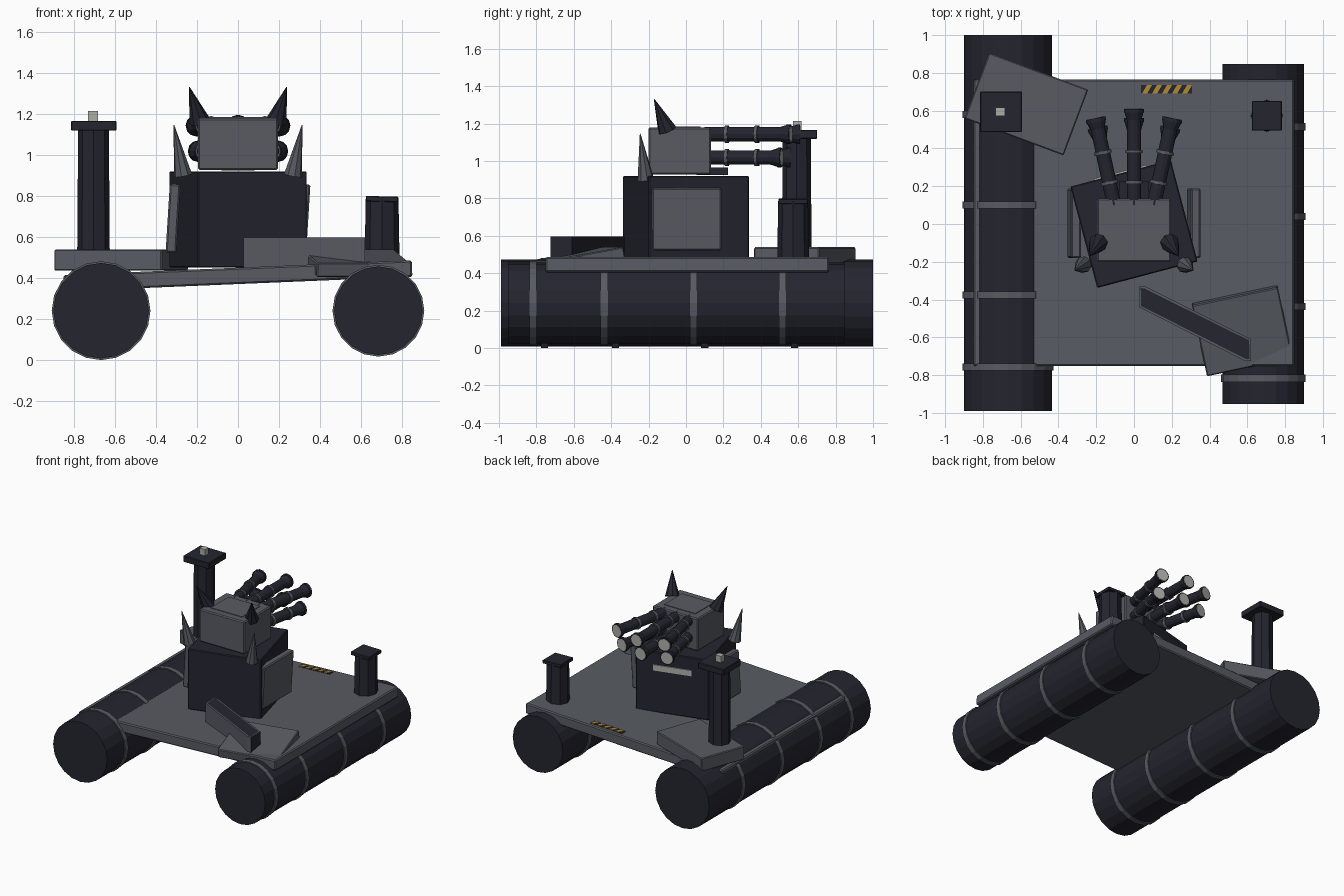
import bpy, bmesh, math
from mathutils import Vector, Matrix, Euler

if "Cube" in bpy.data.objects:
    bpy.data.objects.remove(bpy.data.objects["Cube"])


def material(name, col):
    m = bpy.data.materials.new(name)
    m.diffuse_color = (*col, 1)
    m.use_nodes = True
    m.node_tree.nodes["Principled BSDF"].inputs["Base Color"].default_value = m.diffuse_color
    return m


DARK = material("dark navy", (0.018, 0.018, 0.029))
GREY = material("steel grey", (0.098, 0.105, 0.124))
LIGHT = material("pale lamp", (0.42, 0.42, 0.39))
YELLOW = material("hazard yellow", (0.42, 0.25, 0.035))


def finish(name, bm, mats, bevel=0):
    bmesh.ops.recalc_face_normals(bm, faces=bm.faces)
    me = bpy.data.meshes.new(name)
    bm.to_mesh(me)
    bm.free()
    for m in mats:
        me.materials.append(m)
    ob = bpy.data.objects.new(name, me)
    bpy.context.collection.objects.link(ob)
    if bevel:
        b = ob.modifiers.new("bevel", 'BEVEL')
        b.width, b.segments = bevel, 1
    return ob


def box(name, centre, size, mat, rot=(0, 0, 0), bevel=0.0):
    bm = bmesh.new()
    mtx = (Matrix.Translation(centre)
           @ Euler([math.radians(a) for a in rot]).to_matrix().to_4x4()
           @ Matrix.Diagonal((*size, 1)))
    bmesh.ops.create_cube(bm, size=1, matrix=mtx)
    return finish(name, bm, [mat], bevel)


def rod(name, a, b, r0, r1, mat, sides):
    a, b = Vector(a), Vector(b)
    d = b - a
    bm = bmesh.new()
    mtx = Matrix.Translation((a + b) / 2) @ d.to_track_quat('Z', 'Y').to_matrix().to_4x4()
    bmesh.ops.create_cone(bm, cap_ends=True, segments=sides, radius1=r0,
                          radius2=r1, depth=d.length, matrix=mtx)
    return finish(name, bm, [mat])


def prism(name, outline, z0, z1, mats):
    bm = bmesh.new()
    f = bm.faces.new([bm.verts.new((x, y, z0)) for x, y in outline])
    r = bmesh.ops.extrude_face_region(bm, geom=[f])
    for v in r["geom"]:
        if isinstance(v, bmesh.types.BMVert):
            v.co.z = z1
    return finish(name, bm, mats)


# Pontoons with strap bands
for side, x, r, y0, y1, bands in (
        ("left", -0.668, 0.233, -0.99, 1.0, (0.58, 0.10, -0.376, -0.757)),
        ("right", 0.685, 0.216, -0.952, 0.847, (0.515, 0.04, -0.437, -0.817))):
    rod(side + "_pontoon", (x, y0, 0.24), (x, y1, 0.24), r, r, DARK, 20)
    for i, y in enumerate(bands):
        rod(f"{side}_pontoon_band_{i}", (x, y - 0.019, 0.24), (x, y + 0.019, 0.24),
            r + 0.008, r + 0.008, GREY, 20)

# Tilted deck
SLOPE = 0.042
box("deck", (0, 0.007, 0.41), (1.70, 1.517, 0.08), GREY,
    (0, -math.degrees(math.atan(SLOPE)), 0), 0.008)

# Corner plates
box("back_left_plate", (-0.57, 0.635, 0.487), (0.56, 0.372, 0.104), GREY, (0, 0, -20.5), 0.006)
box("front_right_plate", (0.573, -0.565, 0.472), (0.465, 0.39, 0.07), GREY, (10, 0, 12), 0.006)


# Hazard marking on the deck
def deck_top(x):
    return 0.45 + SLOPE * x


def marking(name, pts, lift, mat):
    bm = bmesh.new()
    bot = [bm.verts.new((x, y, deck_top(x) - 0.002)) for x, y in pts]
    top = [bm.verts.new((x, y, deck_top(x) + lift)) for x, y in pts]
    bm.faces.new(bot)
    bm.faces.new(top)
    for i in range(4):
        j = (i + 1) % 4
        bm.faces.new((bot[i], bot[j], top[j], top[i]))
    finish(name, bm, [mat])


marking("hazard_base", [(0.037, 0.69), (0.307, 0.69), (0.307, 0.735), (0.037, 0.735)], 0.003, DARK)
for i in range(5):
    x = 0.042 + i * 0.053
    marking(f"hazard_stripe_{i}", [(x, 0.69), (x + 0.027, 0.69),
                                   (x + 0.053, 0.735), (x + 0.026, 0.735)], 0.006, YELLOW)

# Loading ramp: dark body, grey rim and grey front
ramp = prism("ramp_beam", [(0.027, -0.33), (0.058, -0.33), (0.62, -0.61),
                           (0.62, -0.725), (0.587, -0.725), (0.027, -0.44)],
             0.45, 0.597, [DARK, GREY])
bm = bmesh.new()
bm.from_mesh(ramp.data)
bm.normal_update()
for f in bm.faces:
    if f.normal.y < -0.5:
        f.material_index = 1
top = [f for f in bm.faces if f.normal.z > 0.9]
rim = bmesh.ops.inset_region(bm, faces=top, thickness=0.012)
for f in rim["faces"]:
    f.material_index = 1
bm.to_mesh(ramp.data)
bm.free()

# Central tower, turned on the deck, with its rear light strip
box("tower", (0, 0, 0.685), (0.55, 0.555, 0.47), DARK, (0, 0, 14.8), 0.006)
n = Vector((-math.sin(math.radians(14.8)), math.cos(math.radians(14.8)), 0))
box("tower_light_strip", n * 0.28 + Vector((0, 0, 0.80)), (0.29, 0.012, 0.045), LIGHT, (0, 0, 14.8))
for side, x in (("left", -0.317), ("right", 0.317)):
    box(side + "_side_plate", (x, 0.004, 0.69), (0.052, 0.37, 0.335), GREY, (0, 3.5, 0), 0.008)

# Gun head
box("gun_head", (0, -0.033, 1.053), (0.39, 0.335, 0.253), GREY, bevel=0.008)
box("gun_head_lid", (0, -0.033, 1.181), (0.27, 0.22, 0.006), GREY)
box("barrel_cradle", (0.0, 0.14, 0.945), (0.16, 0.17, 0.04), DARK)

# Horns and spikes, mirrored
for side, s in (("left", -1), ("right", 1)):
    rod(side + "_horn", (s * 0.188, -0.10, 1.165), (s * 0.237, -0.17, 1.33), 0.052, 0.002, DARK, 8)
    rod(side + "_spike", (s * 0.268, -0.215, 0.90), (s * 0.313, -0.245, 1.146), 0.045, 0.002, GREY, 8)

# Six fanned barrels with bands, flared muzzles and pale bores
for row, z, short in (("upper", 1.143, 0.0), ("lower", 1.018, 0.05)):
    for col, s in (("left", -1), ("middle", 0), ("right", 1)):
        a = Vector((s * 0.105, 0.10, z))
        d = Vector((s * 0.215, 1, 0)).normalized()
        length = (0.51 if s == 0 else 0.47) - short
        name = f"{row}_{col}_barrel"

        def seg(part, t0, t1, r0, r1, mat):
            rod(name + part, a + d * t0, a + d * t1, r0, r1, mat, 12)

        seg("", 0, length - 0.02, 0.038, 0.038, DARK)
        seg("_band_a", 0.112, 0.130, 0.046, 0.046, GREY)
        seg("_band_b", 0.275, 0.293, 0.046, 0.046, GREY)
        seg("_flare", length - 0.06, length - 0.02, 0.038, 0.05, DARK)
        seg("_muzzle", length - 0.02, length, 0.053, 0.053, DARK)
        seg("_bore", length - 0.005, length + 0.002, 0.045, 0.045, LIGHT)

# Tall lamp post at the back left
rod("lamp_post", (-0.705, 0.592, 0.45), (-0.705, 0.592, 1.13), 0.08, 0.075, DARK, 8)
box("lamp_post_cap", (-0.704, 0.594, 1.142), (0.222, 0.215, 0.048), DARK, bevel=0.004)
box("lamp", (-0.708, 0.594, 1.19), (0.048, 0.045, 0.05), LIGHT)

# Short bollard at the back right
rod("bollard", (0.703, 0.573, 0.44), (0.703, 0.573, 0.785), 0.086, 0.08, DARK, 8)
box("bollard_cap", (0.703, 0.573, 0.785), (0.158, 0.155, 0.026), DARK, (0, 1.5, 0), 0.003)
